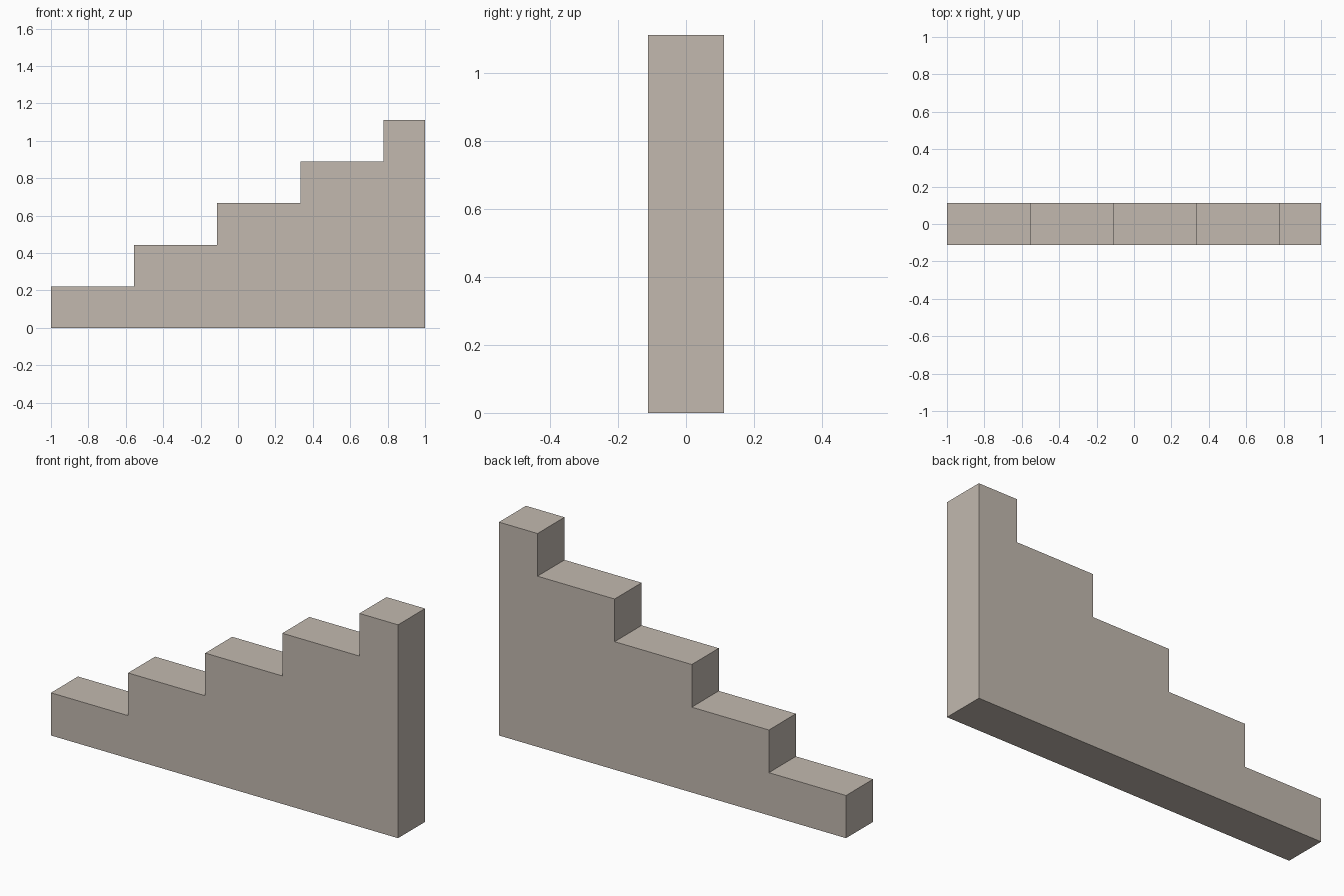
import bpy, bmesh

if "Cube" in bpy.data.objects:
    bpy.data.objects.remove(bpy.data.objects["Cube"])

U = 2 / 9          # one module: step rise and wall thickness
STEPS = 5          # four treads two modules long, last one module long

# Stepped outline in the XZ plane
outline = [(-1, 0)]
for i in range(STEPS):
    z = (i + 1) * U
    outline += [(-1 + 2 * U * i, z), (min(-1 + 2 * U * (i + 1), 1), z)]
outline.append((1, 0))

# Extrude the outline through the wall thickness
bm = bmesh.new()
face = bm.faces.new([bm.verts.new((x, -U / 2, z)) for x, z in outline])
ext = bmesh.ops.extrude_face_region(bm, geom=[face], use_keep_orig=True)
moved = [v for v in ext["geom"] if isinstance(v, bmesh.types.BMVert)]
bmesh.ops.translate(bm, verts=moved, vec=(0, U, 0))
bmesh.ops.recalc_face_normals(bm, faces=bm.faces)

mesh = bpy.data.meshes.new("stepped_wall")
bm.to_mesh(mesh)
bm.free()

# Warm grey stone
stone = bpy.data.materials.new("warm_grey_stone")
stone.diffuse_color = (0.54, 0.485, 0.43, 1)
stone.use_nodes = True
stone.node_tree.nodes["Principled BSDF"].inputs["Base Color"].default_value = stone.diffuse_color
mesh.materials.append(stone)

wall = bpy.data.objects.new("stepped_wall", mesh)
bpy.context.collection.objects.link(wall)
